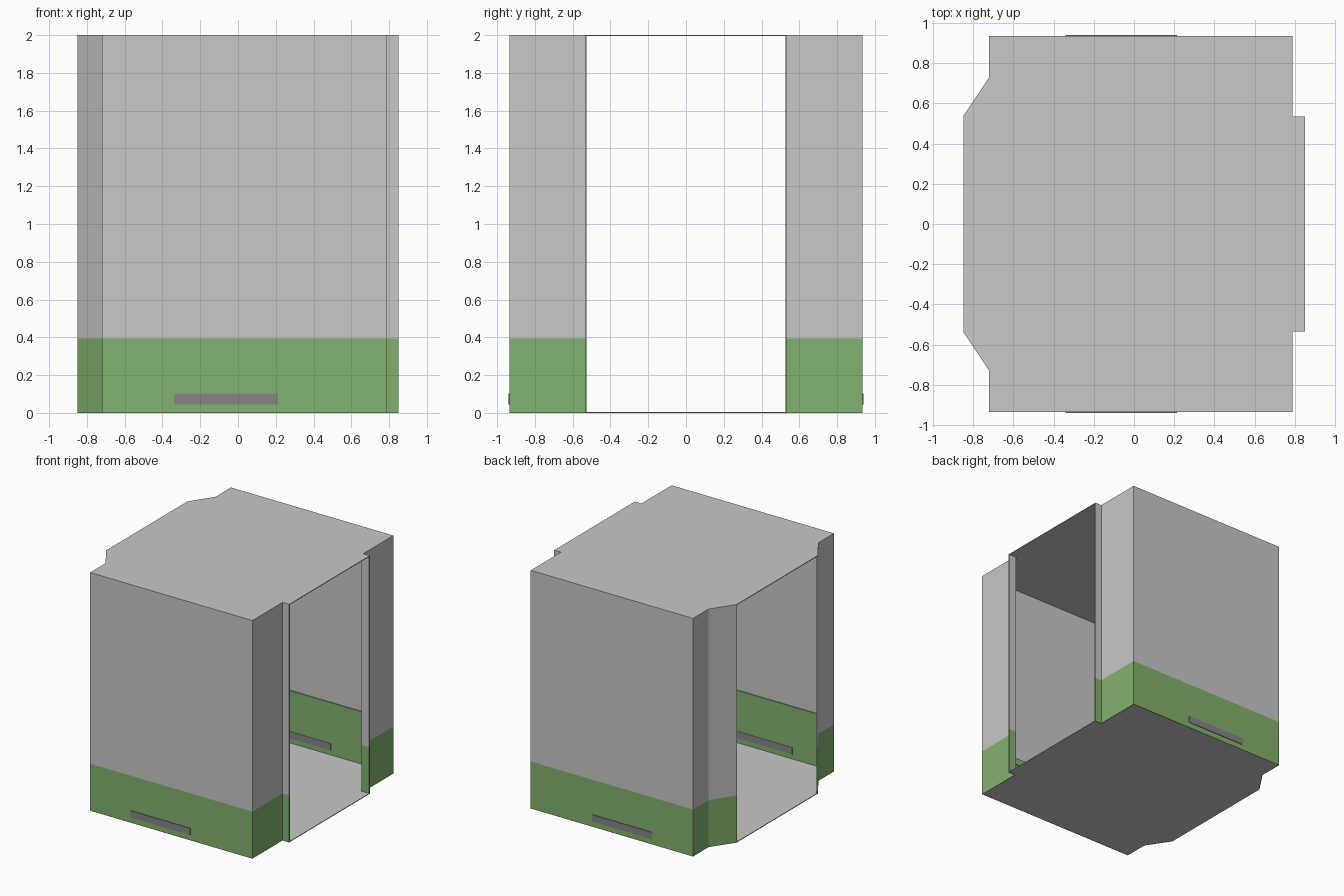
import bpy, bmesh
from mathutils import Vector

if "Cube" in bpy.data.objects:
    bpy.data.objects.remove(bpy.data.objects["Cube"])


def material(name, rgb):
    m = bpy.data.materials.new(name)
    m.diffuse_color = (*rgb, 1)
    m.use_nodes = True
    m.node_tree.nodes["Principled BSDF"].inputs["Base Color"].default_value = m.diffuse_color
    return m


GREY = material("pale grey", (0.58, 0.58, 0.58))
GREEN = material("leaf green", (0.227, 0.445, 0.156))
DARK = material("vent grey", (0.24, 0.232, 0.25))


def prism(name, outline, z0, z1, mat):
    """Extrude a closed outline from z0 to z1."""
    bm = bmesh.new()
    face = bm.faces.new([bm.verts.new((x, y, z0)) for x, y in outline])
    up = bmesh.ops.extrude_face_region(bm, geom=[face])["geom"]
    verts = [g for g in up if isinstance(g, bmesh.types.BMVert)]
    bmesh.ops.translate(bm, vec=(0, 0, z1 - z0), verts=verts)
    bmesh.ops.recalc_face_normals(bm, faces=bm.faces)
    me = bpy.data.meshes.new(name)
    bm.to_mesh(me)
    bm.free()
    me.materials.append(mat)
    ob = bpy.data.objects.new(name, me)
    bpy.context.collection.objects.link(ob)
    return ob


def offset(path, d):
    """Shift an open path sideways to its right, with mitred corners."""
    pts = [Vector(p) for p in path]
    normals = []
    for a, b in zip(pts, pts[1:]):
        t = (b - a).normalized()
        normals.append(Vector((t.y, -t.x)))
    out = []
    for i, p in enumerate(pts):
        n0 = normals[max(i - 1, 0)]
        n1 = normals[min(i, len(normals) - 1)]
        m = (n0 + n1).normalized()
        out.append(tuple(p + m * d / m.dot(n0)))
    return out


def band(path, d0, d1):
    return offset(path, d0) + offset(path, d1)[::-1]


# Plan of one side: angled jamb, long wall, end return and straight jamb
SIDE = [(-0.85, 0.535), (-0.72, 0.73), (-0.72, 0.935),
        (0.788, 0.935), (0.788, 0.535), (0.85, 0.535)]
T = 0.008      # sheet thickness
SPLIT = 0.395  # top of the green band

for label, s in (("back", 1), ("front", -1)):
    def flip(outline):
        return [(x, y * s) for x, y in outline]

    # Wall sheets: green below, grey above
    shell = flip(band(SIDE, 0, T))
    prism(label + "_lower_wall", shell, 0, SPLIT, GREEN)
    prism(label + "_upper_wall", shell, SPLIT, 2, GREY)

    # Slim rail on the inside face over the green band
    rail = flip(band(SIDE[1:5], T, T + 0.008))
    prism(label + "_inner_rail", rail, SPLIT, SPLIT + 0.055, GREEN)

    # Vent set through the wall
    vent = flip([(-0.34, 0.924), (0.213, 0.924), (0.213, 0.94), (-0.34, 0.94)])
    prism(label + "_vent", vent, 0.045, 0.103, DARK)

# Floor and roof sheets fill the whole plan
inner = offset(SIDE, 0.002)
plan = inner + [(x, -y) for x, y in reversed(inner)]
prism("floor", plan, 0, 0.006, GREY)
prism("roof", plan, 1.994, 2, GREY)
